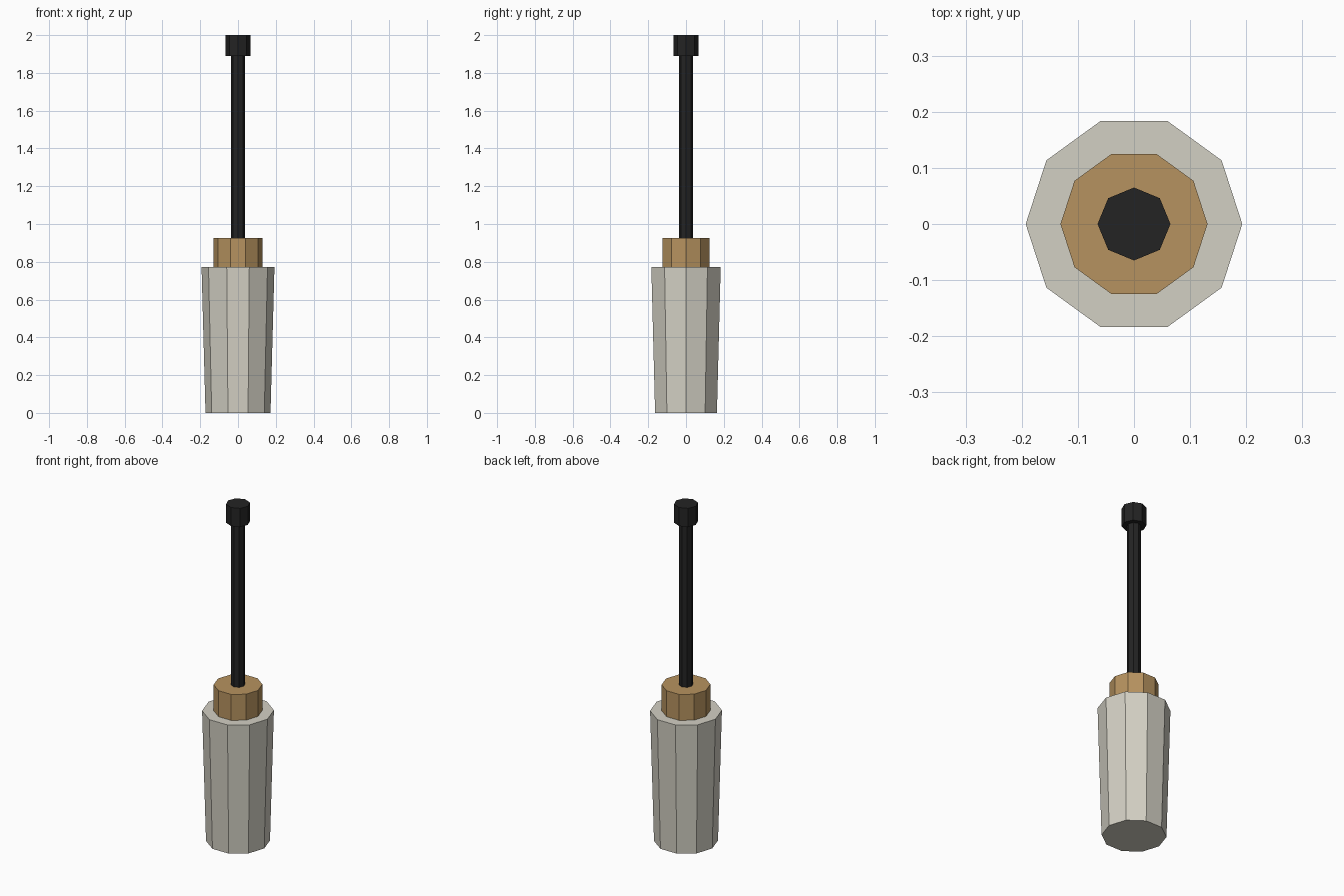
import bpy, bmesh, math

if "Cube" in bpy.data.objects:
    bpy.data.objects.remove(bpy.data.objects["Cube"])


def material(name, rgb):
    m = bpy.data.materials.new(name)
    m.diffuse_color = (*rgb, 1.0)
    m.use_nodes = True
    m.node_tree.nodes["Principled BSDF"].inputs["Base Color"].default_value = m.diffuse_color
    return m


def prism(name, sides, r_bottom, r_top, z0, z1, mat):
    """Flat-sided capped frustum with a corner on the +x axis."""
    bm = bmesh.new()
    rings = []
    for r, z in ((r_bottom, z0), (r_top, z1)):
        rings.append([bm.verts.new((r * math.cos(2 * math.pi * i / sides),
                                    r * math.sin(2 * math.pi * i / sides), z))
                      for i in range(sides)])
    low, high = rings
    for i in range(sides):
        j = (i + 1) % sides
        bm.faces.new((low[i], low[j], high[j], high[i]))
    bm.faces.new(low[::-1])
    bm.faces.new(high)
    mesh = bpy.data.meshes.new(name)
    bm.to_mesh(mesh)
    bm.free()
    mesh.materials.append(mat)
    obj = bpy.data.objects.new(name, mesh)
    bpy.context.collection.objects.link(obj)
    return obj


grey = material("warm_light_grey", (0.65, 0.63, 0.55))
tan = material("tan", (0.47, 0.29, 0.115))
black = material("black", (0.017, 0.017, 0.017))

# Tapered handle, collar, slim shaft and tip
prism("handle", 10, 0.172, 0.193, 0.0, 0.772, grey)
prism("collar", 10, 0.131, 0.131, 0.772, 0.926, tan)
prism("shaft", 8, 0.038, 0.038, 0.926, 1.89, black)
prism("tip", 8, 0.065, 0.065, 1.89, 2.0, black)
